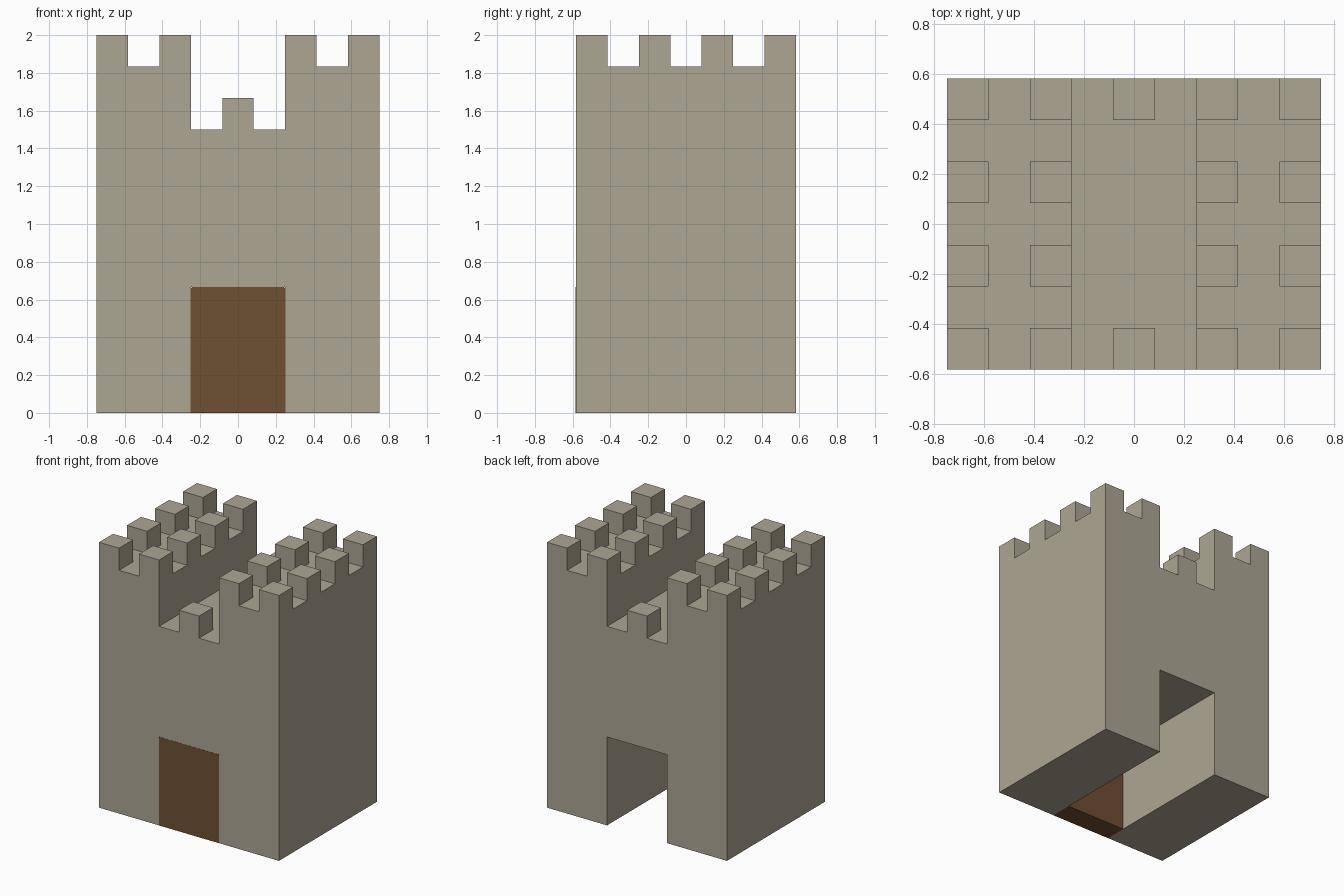
import bpy, bmesh

cube = bpy.data.objects.get("Cube")
if cube:
    bpy.data.objects.remove(cube, do_unlink=True)

U = 1 / 6                     # one block of the castle grid
HALF_W, HALF_D = 4.5 * U, 3.5 * U


def material(name, rgb):
    m = bpy.data.materials.new(name)
    m.use_nodes = True
    m.diffuse_color = (*rgb, 1)
    bsdf = next(n for n in m.node_tree.nodes if n.type == 'BSDF_PRINCIPLED')
    bsdf.inputs["Base Color"].default_value = (*rgb, 1)
    bsdf.inputs["Roughness"].default_value = 0.9
    return m


stone = material("stone", (0.423, 0.381, 0.296))
wood = material("door wood", (0.159, 0.080, 0.033))


def prism(name, profile, y0, y1, mat):
    """Extrude an (x, z) outline from y0 back to y1."""
    bm = bmesh.new()
    face = bm.faces.new([bm.verts.new((x, y0, z)) for x, z in profile])
    out = bmesh.ops.extrude_face_region(bm, geom=[face])
    verts = [v for v in out["geom"] if isinstance(v, bmesh.types.BMVert)]
    bmesh.ops.translate(bm, verts=verts, vec=(0, y1 - y0, 0))
    bmesh.ops.recalc_face_normals(bm, faces=bm.faces)
    mesh = bpy.data.meshes.new(name)
    bm.to_mesh(mesh)
    bm.free()
    mesh.materials.append(mat)
    obj = bpy.data.objects.new(name, mesh)
    bpy.context.collection.objects.link(obj)
    return obj


def merlon(name, x, y, z):
    """One battlement block centred on x, y and standing on z."""
    h = U / 2
    outline = [(x - h, z), (x + h, z), (x + h, z + U), (x - h, z + U)]
    return prism(name, outline, y - h, y + h, stone)


# Castle body: two side towers, a lower middle and the gate passage
right_half = [(1.5 * U, 4 * U), (1.5 * U, 0), (HALF_W, 0), (HALF_W, 11 * U),
              (1.5 * U, 11 * U), (1.5 * U, 9 * U)]
body = right_half + [(-x, z) for x, z in reversed(right_half)]
prism("castle_body", body, -HALF_D, HALF_D, stone)

# Battlements: two rows of four on each side tower
for side, sx in (("left", 1), ("right", -1)):
    for row, col in (("inner", 2), ("outer", 4)):
        for i, y in enumerate((-3, -1, 1, 3)):
            merlon(f"{side}_{row}_merlon_{i + 1}", sx * col * U, y * U, 11 * U)

# Single battlements over the gate, front and back
for name, y in (("front", -3), ("back", 3)):
    merlon(f"{name}_middle_merlon", 0, y * U, 9 * U)

# Door: slightly proud of the wall, with clipped top corners
w, h, c = 1.5 * U + 0.001, 4 * U + 0.001, 0.01
door = [(-w, 0), (w, 0), (w, h - c), (w - c, h), (c - w, h), (-w, h - c)]
prism("door", door, -HALF_D - 0.001, -HALF_D + U, wood)
